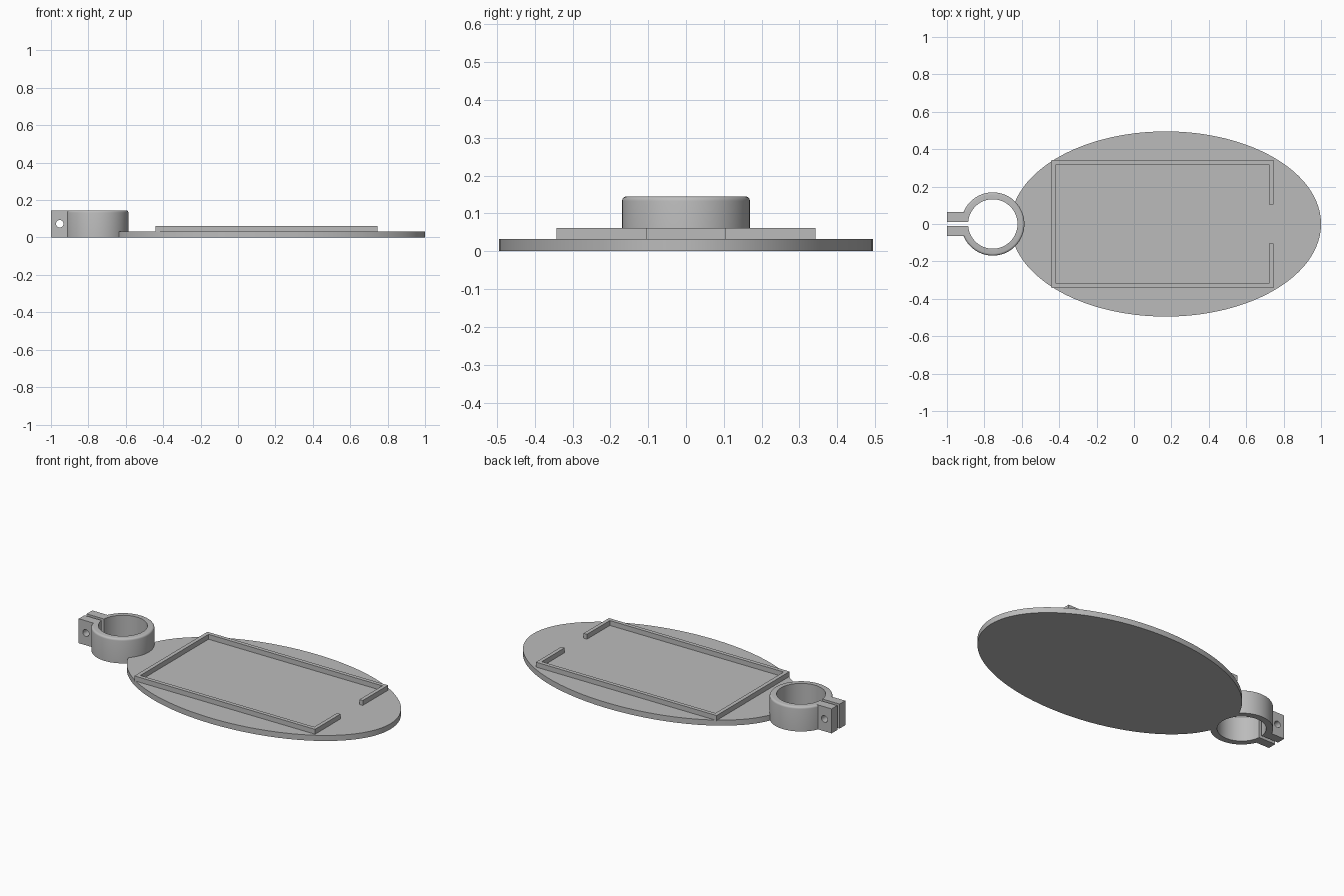
import bpy
import bmesh
import math
from mathutils import Matrix

if "Cube" in bpy.data.objects:
    bpy.data.objects.remove(bpy.data.objects["Cube"], do_unlink=True)

grey = bpy.data.materials.new("plain grey")
grey.use_nodes = True
COLOR = (0.5, 0.5, 0.5, 1)
grey.diffuse_color = COLOR
grey.node_tree.nodes["Principled BSDF"].inputs["Base Color"].default_value = COLOR

RING_X, RING_R, BORE_R, RING_H = -0.755, 0.169, 0.132, 0.145
PLATE_H, FRAME_TOP = 0.033, 0.062


def finish(name, bm):
    bmesh.ops.recalc_face_normals(bm, faces=bm.faces)
    mesh = bpy.data.meshes.new(name)
    bm.to_mesh(mesh)
    bm.free()
    mesh.materials.append(grey)
    obj = bpy.data.objects.new(name, mesh)
    bpy.context.collection.objects.link(obj)
    return obj


def prism(name, points, z0, z1, round_top=0):
    """Extrude a flat outline from z0 to z1, optionally rounding the top rim."""
    bm = bmesh.new()
    face = bm.faces.new([bm.verts.new((x, y, z0)) for x, y in points])
    top = bmesh.ops.extrude_face_region(bm, geom=[face], use_keep_orig=True)["geom"]
    verts = [v for v in top if isinstance(v, bmesh.types.BMVert)]
    bmesh.ops.translate(bm, verts=verts, vec=(0, 0, z1 - z0))
    if round_top:
        rim = [e for e in top if isinstance(e, bmesh.types.BMEdge)]
        bmesh.ops.bevel(bm, geom=rim, offset=round_top, segments=4,
                        profile=0.5, affect='EDGES')
    return finish(name, bm)


def ellipse(cx, rx, ry, count=96):
    return [(cx + rx * math.cos(math.tau * i / count),
             ry * math.sin(math.tau * i / count)) for i in range(count)]


def box(x0, x1, half_y):
    return [(x0, -half_y), (x1, -half_y), (x1, half_y), (x0, half_y)]


def combine(target, tool, operation):
    """Apply a boolean and remove the helper."""
    mod = target.modifiers.new("combine", 'BOOLEAN')
    mod.operation, mod.solver, mod.object = operation, 'EXACT', tool
    bpy.context.view_layer.objects.active = target
    bpy.ops.object.modifier_apply(modifier=mod.name)
    bpy.data.objects.remove(tool, do_unlink=True)


def smooth(obj):
    bpy.ops.object.select_all(action='DESELECT')
    obj.select_set(True)
    bpy.context.view_layer.objects.active = obj
    bpy.ops.object.shade_smooth_by_angle(angle=math.radians(30))


def bore():
    return prism("bore_cutter", ellipse(RING_X, BORE_R, BORE_R), -0.1, 0.3)


# Oval base plate, notched where the ring passes through
plate = prism("base_plate", ellipse(0.17, 0.83, 0.495, 160), 0, PLATE_H)
combine(plate, bore(), 'DIFFERENCE')
smooth(plate)

# Raised rectangular rim with an opening at one end
half = [(0.745, 0.105), (0.745, 0.342), (-0.44, 0.342)]
inner = [(-0.417, 0.319), (0.723, 0.319), (0.723, 0.105)]
mirrored = [(x, -y) for x, y in reversed(half)]
inner_mirrored = [(x, -y) for x, y in reversed(inner)]
prism("tray_rim", half + mirrored + inner_mirrored + inner, PLATE_H - 0.003, FRAME_TOP)

# Clamp ring with two lugs, split and drilled for a bolt
clamp = prism("clamp_ring", ellipse(RING_X, RING_R, RING_R), 0, RING_H, 0.012)
combine(clamp, prism("lugs", box(-1, -0.84, 0.064), 0, RING_H), 'UNION')
combine(clamp, bore(), 'DIFFERENCE')
combine(clamp, prism("slit_cutter", box(-1.1, -0.8, 0.011), -0.1, 0.3), 'DIFFERENCE')
bolt = prism("bolt_cutter", ellipse(0, 0.02, 0.02, 32), -0.3, 0.3)
bolt.data.transform(Matrix.Translation((-0.953, 0, 0.073)) @ Matrix.Rotation(math.pi / 2, 4, 'X'))
combine(clamp, bolt, 'DIFFERENCE')
smooth(clamp)
